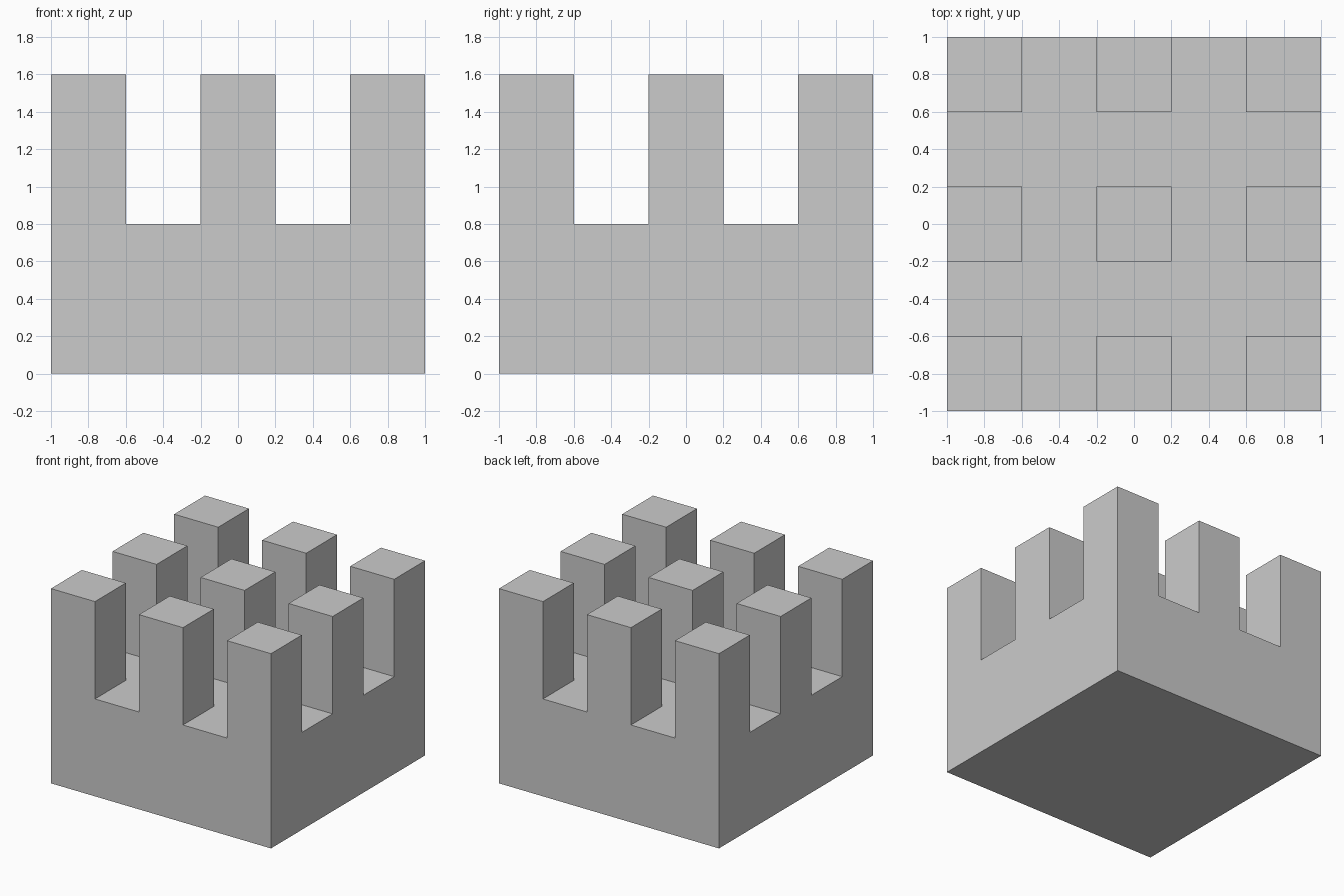
import bpy, bmesh
from mathutils import Vector

if "Cube" in bpy.data.objects:
    bpy.data.objects.remove(bpy.data.objects["Cube"])

BASE_H, TOP_H, CELLS = 0.8, 1.6, 5

bm = bmesh.new()

# Floor between the pillars: a 5 x 5 grid of cells
bmesh.ops.create_grid(bm, x_segments=CELLS, y_segments=CELLS, size=1.0)
bmesh.ops.translate(bm, verts=bm.verts, vec=(0, 0, BASE_H))

def cell(c):
    return int((c + 1) / 2 * CELLS)

# Every other cell in both directions carries a pillar
pillars = [f for f in bm.faces
           if cell(f.calc_center_median().x) % 2 == 0
           and cell(f.calc_center_median().y) % 2 == 0]

# Base block: pull the rim down to the ground and close the bottom
rim = [e for e in bm.edges if e.is_boundary]
skirt = bmesh.ops.extrude_edge_only(bm, edges=rim)["geom"]
for v in (g for g in skirt if isinstance(g, bmesh.types.BMVert)):
    v.co.z = 0
bmesh.ops.contextual_create(bm, geom=[e for e in bm.edges if e.is_boundary])

# Pillars: raise the chosen cells individually
tops = bmesh.ops.extrude_discrete_faces(bm, faces=pillars)["faces"]
for f in tops:
    bmesh.ops.translate(bm, verts=f.verts, vec=Vector((0, 0, TOP_H - BASE_H)))

bmesh.ops.recalc_face_normals(bm, faces=bm.faces)
mesh = bpy.data.meshes.new("pillared_block")
bm.to_mesh(mesh)
bm.free()
bpy.context.collection.objects.link(bpy.data.objects.new("pillared_block", mesh))
